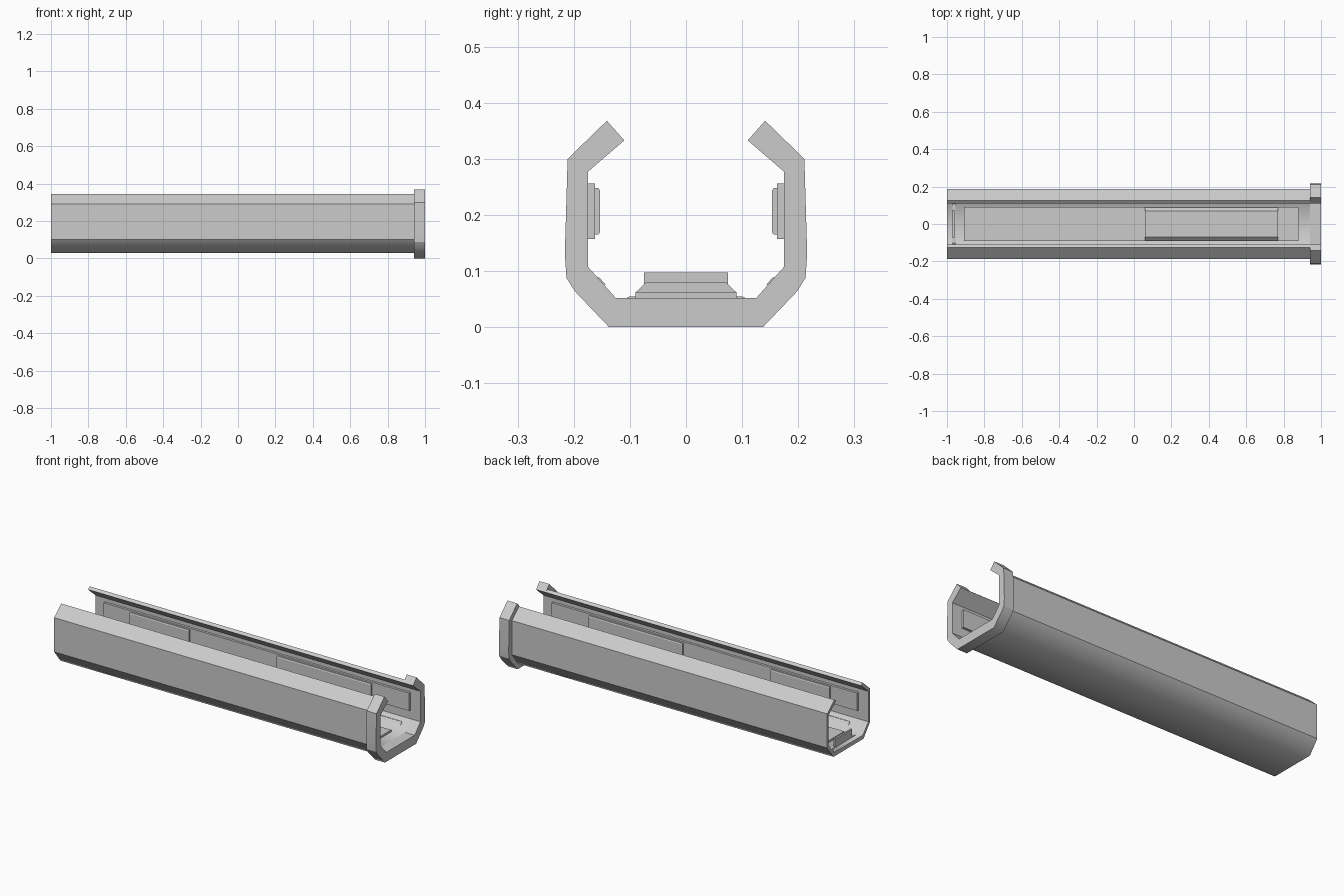
import bpy, bmesh
from math import radians

if "Cube" in bpy.data.objects:
    bpy.data.objects.remove(bpy.data.objects["Cube"])


def extrude_profile(name, pts, x0, x1, soft_below=None):
    """Extrude a closed (y, z) profile along x; optionally soften low lengthwise edges."""
    bm = bmesh.new()
    a = [bm.verts.new((x0, y, z)) for y, z in pts]
    b = [bm.verts.new((x1, y, z)) for y, z in pts]
    bm.faces.new(a)
    bm.faces.new(b[::-1])
    n = len(pts)
    for i in range(n):
        j = (i + 1) % n
        bm.faces.new((a[i], b[i], b[j], a[j]))
    bmesh.ops.recalc_face_normals(bm, faces=bm.faces[:])
    if soft_below is not None:
        for f in bm.faces:
            f.smooth = True
        for e in bm.edges:
            u, v = e.verts
            lengthwise = abs(u.co.x - v.co.x) > 0.01
            low = max(u.co.z, v.co.z) < soft_below
            if not (lengthwise and low) and e.calc_face_angle(0) > radians(15):
                e.smooth = False
    me = bpy.data.meshes.new(name)
    bm.to_mesh(me)
    bm.free()
    ob = bpy.data.objects.new(name, me)
    bpy.context.collection.objects.link(ob)
    return ob


def mirrored(half):
    return half + [(-y, z) for y, z in reversed(half)]


def channel(outer, inner):
    """Full C-shaped section from half outlines listed from lip tip to floor."""
    return mirrored(outer) + mirrored(inner)[::-1]


inner = [(.11, .333), (.175, .277), (.175, .108), (.125, .052)]

# Long thin-walled channel
body_outer = [(.125, .345), (.187, .29), (.187, .10), (.132, .03)]
extrude_profile("channel_body", channel(body_outer, inner), -1, .94, .06)

# Thick end collar
collar_outer = [(.141, .368), (.211, .30), (.216, .13), (.213, .088),
                (.198, .064), (.137, 0)]
extrude_profile("end_collar", channel(collar_outer, inner), .94, 1, .03)

# Floor strip with raised bevelled pad
extrude_profile("floor_strip", mirrored([(.09, .05), (.09, .063)]), -.91, .88)
extrude_profile("floor_pad", mirrored([(.09, .062), (.07, .081)]), .06, .77)

# Upright stop at the open end
extrude_profile("stop_base", mirrored([(.11, .05), (.10, .055)]), -.97, -.955)
extrude_profile("stop_plate", mirrored([(.075, .05), (.075, .098)]), -.97, -.96)

# Side wall strips, pads and corner ribs
for label, s in (("left", -1), ("right", 1)):
    def side(name, pts, x0, x1):
        extrude_profile(f"{label}_{name}", [(s * y, z) for y, z in pts], x0, x1)

    side("wall_strip", [(.177, .157), (.177, .256), (.162, .256), (.162, .157)], -.94, .94)
    for i, (x0, x1) in enumerate(((-.775, -.41), (.13, .71))):
        side(f"wall_pad_{i + 1}", [(.163, .165), (.163, .248), (.156, .248),
                                   (.153, .243), (.153, .170), (.156, .165)], x0, x1)
    side("corner_rib", [(.160, .089), (.155, .089), (.143, .076), (.147, .075)], -.9, .9)
